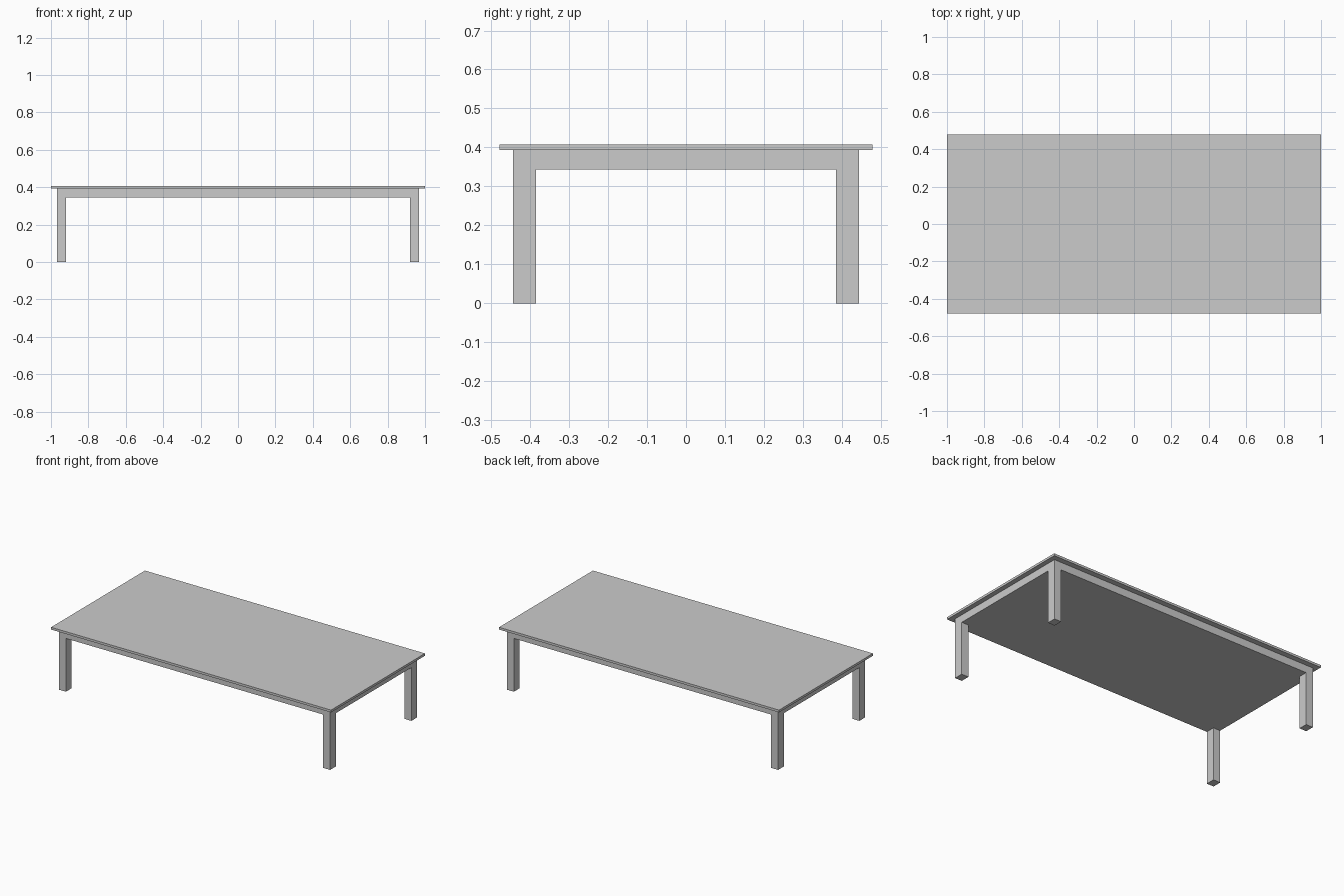
import bpy

if "Cube" in bpy.data.objects:
    bpy.data.objects.remove(bpy.data.objects["Cube"])


def box(name, x, y, z):
    """Add a box spanning the given (min, max) ranges."""
    spans = (x, y, z)
    bpy.ops.mesh.primitive_cube_add(size=1, location=[(a + b) / 2 for a, b in spans])
    obj = bpy.context.object
    obj.name = name
    obj.scale = [b - a for a, b in spans]
    bpy.ops.object.transform_apply(location=False, rotation=False, scale=True)
    return obj


LEG_X, LEG_Y = 0.969, 0.444      # outer faces of legs and apron
WIDTH_X, WIDTH_Y = 0.05, 0.059   # leg section
APRON_Z, TOP_Z, HEIGHT = 0.344, 0.393, 0.408

# Thin overhanging top
box("table_top", (-1, 1), (-0.479, 0.479), (TOP_Z, HEIGHT))

# Solid apron block, flush with the legs
box("apron", (-LEG_X, LEG_X), (-LEG_Y, LEG_Y), (APRON_Z, TOP_Z))

# Four corner legs
for sx, side in ((-1, "left"), (1, "right")):
    for sy, end in ((-1, "front"), (1, "back")):
        xs = sorted((sx * LEG_X, sx * (LEG_X - WIDTH_X)))
        ys = sorted((sy * LEG_Y, sy * (LEG_Y - WIDTH_Y)))
        box(f"{end}_{side}_leg", xs, ys, (0, APRON_Z))
